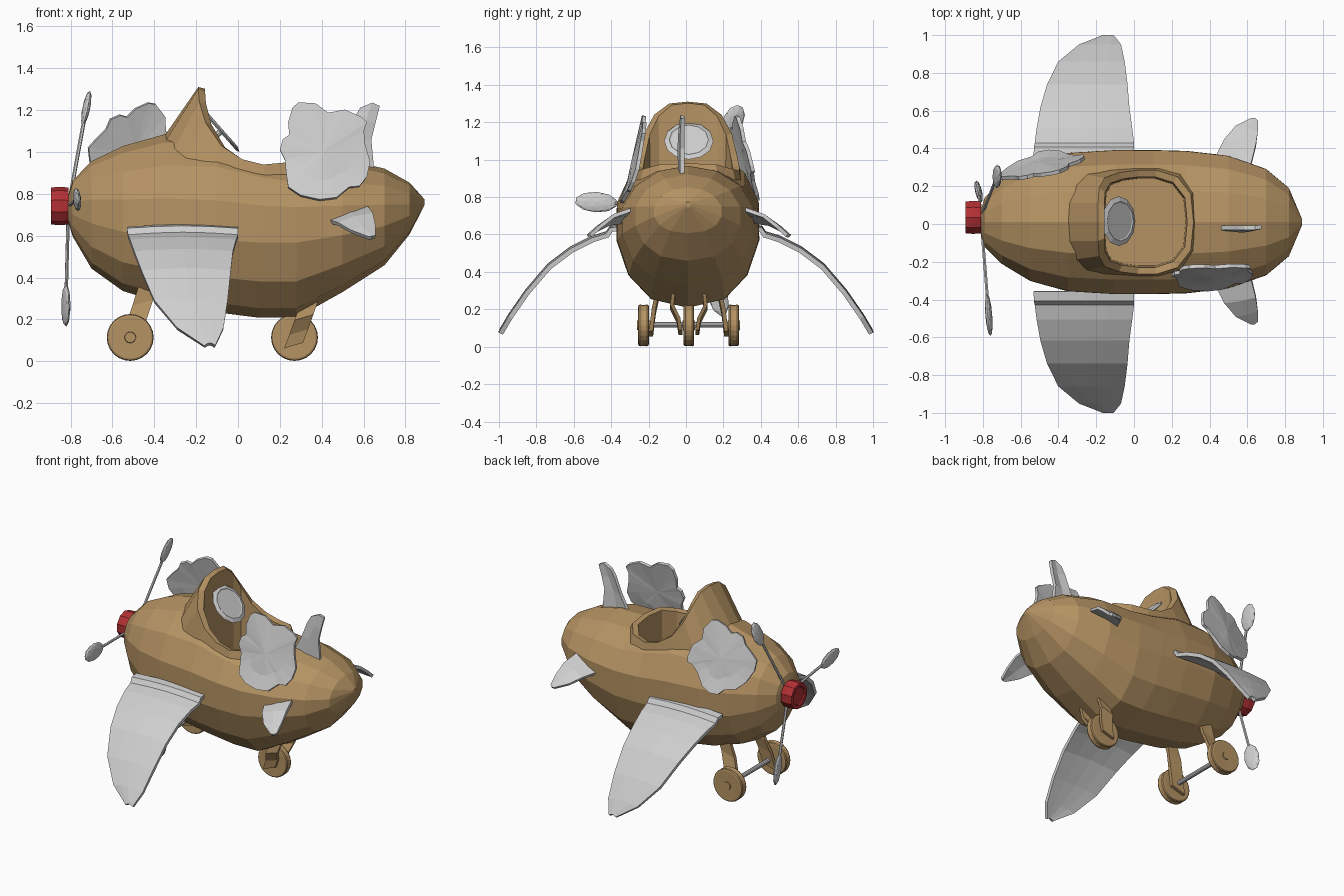
import bpy, bmesh, math
from mathutils import Vector, Matrix

if "Cube" in bpy.data.objects:
    bpy.data.objects.remove(bpy.data.objects["Cube"])


def material(name, rgb):
    m = bpy.data.materials.new(name)
    m.diffuse_color = (*rgb, 1)
    m.use_nodes = True
    m.node_tree.nodes["Principled BSDF"].inputs["Base Color"].default_value = m.diffuse_color
    return m


WOOD = material("tan wood", (0.46, 0.29, 0.125))
GREY = material("pale grey", (0.62, 0.62, 0.62))
RED = material("red", (0.45, 0.03, 0.035))


def finish(name, bm, mat, thick=0):
    bmesh.ops.remove_doubles(bm, verts=bm.verts, dist=1e-5)
    bmesh.ops.recalc_face_normals(bm, faces=bm.faces)
    me = bpy.data.meshes.new(name)
    bm.to_mesh(me)
    bm.free()
    me.materials.append(mat)
    ob = bpy.data.objects.new(name, me)
    bpy.context.collection.objects.link(ob)
    if thick:
        s = ob.modifiers.new("thickness", 'SOLIDIFY')
        s.thickness, s.offset = thick, 0
    return ob


def loft(rings, closed=True, caps=False):
    """Join rows of points into a skin."""
    bm = bmesh.new()
    rows = [[bm.verts.new(p) for p in r] for r in rings]
    n = len(rows[0])
    for a, b in zip(rows, rows[1:]):
        for i in range(n if closed else n - 1):
            j = (i + 1) % n
            bm.faces.new((a[i], a[j], b[j], b[i]))
    if caps:
        bm.faces.new(rows[0])
        bm.faces.new(rows[-1])
    return bm


def rod(name, a, b, r, mat, sides=8):
    a, b = Vector(a), Vector(b)
    bm = bmesh.new()
    m = Matrix.Translation((a + b) / 2) @ (b - a).to_track_quat('Z', 'Y').to_matrix().to_4x4()
    bmesh.ops.create_cone(bm, cap_ends=True, segments=sides, radius1=r, radius2=r,
                          depth=(b - a).length, matrix=m)
    return finish(name, bm, mat)


# Hull: x, top, bottom, half width, height of widest point
hull = [(-.815, .78, .68, .05, .74), (-.79, .86, .60, .13, .73), (-.70, .95, .45, .22, .72),
        (-.55, 1.02, .345, .31, .70), (-.35, 1.075, .285, .365, .69), (-.10, 1.07, .245, .38, .68),
        (.10, 1.0, .22, .38, .67), (.28, .96, .22, .375, .67), (.50, .96, .34, .35, .68),
        (.70, .915, .465, .28, .70), (.82, .85, .61, .18, .72), (.89, .775, .745, .015, .76)]
rings = []
for x, top, bot, w, mid in hull:
    ring = []
    for i in range(14):
        t = math.tau * (i + .5) / 14
        c, s = math.cos(t), math.sin(t)
        p = 1 if s > 0 else .82
        k = 1 / math.cos(math.pi / 14)
        ring.append((x, .01 + w * math.copysign(abs(c) ** p, c) * k,
                     mid + s * k * ((top - mid) if s > 0 else (mid - bot))))
    rings.append(ring)
body = finish("hull", loft(rings, caps=True), WOOD)

# Cockpit cowl: rim, outer base and inner lip as half loops mirrored in y
rim = [(-.19, 0, 1.31), (-.19, .10, 1.30), (-.185, .18, 1.24), (-.155, .235, 1.14), (-.08, .262, 1.03),
       (.02, .275, .965), (.12, .275, .94), (.23, .24, .95), (.30, .15, .975), (.315, 0, .98)]
base = [(-.37, 0, 1.05), (-.36, .10, 1.03), (-.33, .20, .97), (-.28, .26, .91), (-.15, .29, .88),
        (.02, .295, .86), (.14, .295, .84), (.25, .26, .86), (.325, .16, .9), (.34, 0, .92)]


def full(half):
    pts = half + [(x, -y, z) for x, y, z in half[-2:0:-1]]
    return [Vector((x, y + .01, z)) for x, y, z in pts]


def shrink(pts, k, z=None, dz=0):
    c = Vector((.06, .01, 0))
    return [Vector((c.x + (p.x - c.x) * k, c.y + (p.y - c.y) * k, p.z + dz if z is None else z))
            for p in pts]


R = full(rim)
finish("cockpit_cowl", loft([full(base), R, shrink(R, .87, dz=-.008), shrink(R, .84, z=.64)]), WOOD)
cutter = finish("cockpit_cutter", loft([shrink(R, .92, z=.64), shrink(R, .92, z=1.6)], caps=True), WOOD)
cutter.hide_render = True
b = body.modifiers.new("cockpit", 'BOOLEAN')
b.operation, b.object, b.solver = 'DIFFERENCE', cutter, 'EXACT'
bpy.context.view_layer.objects.active = body
bpy.ops.object.modifier_apply(modifier="cockpit")
bpy.data.objects.remove(cutter)

# Steering wheel: disc with raised ring, on a column
axis = Vector((.75, 0, .66)).normalized()
q = axis.to_track_quat('Z', 'Y')
centre = Vector((-.08, .015, 1.10))


def disc_ring(r, h):
    return [centre + q @ Vector((r * math.cos(math.tau * i / 12), r * math.sin(math.tau * i / 12), h))
            for i in range(12)]


finish("steering_wheel", loft([disc_ring(r, h) for r, h in
       ((.12, -.008), (.132, 0), (.105, .01), (.098, .006))], caps=True), GREY)
rod("steering_column", centre, centre - axis * .12, .014, GREY)

# Main wings: y, z, leading x, trailing x
wing = [(.355, .63, -.53, 0), (.40, .625, -.53, 0), (.42, .595, -.525, 0), (.50, .57, -.515, -.01),
        (.61, .515, -.495, -.025), (.73, .425, -.46, -.035), (.85, .285, -.40, -.05),
        (.94, .155, -.29, -.07), (.99, .07, -.16, -.11)]
for s, side in ((1, "left"), (-1, "right")):
    rows = [[(a + (b - a) * t / 4, s * y, z + .012 * math.sin(math.pi * t / 4)) for t in range(5)]
            for y, z, a, b in wing]
    finish(side + "_wing", loft(rows, closed=False), GREY, .025)
    # Small horizontal tail fins
    tail = [((.43, .33, .67), (.53, .31, .71), (.62, .30, .735)),
            ((.48, .43, .655), (.56, .42, .685), (.645, .40, .70)),
            ((.54, .50, .62), (.60, .49, .635), (.655, .47, .645)),
            ((.62, .54, .59), (.64, .54, .59), (.655, .525, .595))]
    finish(side + "_tail_fin", loft([[(x, .015 + s * y, z) for x, y, z in r] for r in tail],
                                    closed=False), GREY, .02)

# Upright tail fin
fin = [((.44, -.02, .92), (.54, -.03, .92), (.65, -.02, .90)),
       ((.51, -.02, 1.05), (.57, -.035, 1.05), (.635, -.02, 1.06)),
       ((.555, -.02, 1.16), (.61, -.03, 1.15), (.655, -.02, 1.14)),
       ((.585, -.02, 1.21), (.64, -.02, 1.235), (.675, -.015, 1.22))]
finish("upright_tail_fin", loft(fin, closed=False), GREY, .022)

# Lobed side panels, bent to lean against the hull
lobes = [(-.185, -.04), (-.21, .01), (-.195, .06), (-.165, .08), (-.17, .14), (-.15, .21), (-.12, .235),
         (-.04, .23), (.02, .185), (.10, .20), (.18, .165), (.205, .14), (.19, .10), (.195, .04),
         (.22, -.05), (.205, -.12), (.17, -.165), (.12, -.17), (.06, -.22), (-.02, -.23),
         (-.11, -.21), (-.17, -.17), (-.18, -.10)]


def panel(name, cx, cz, side, yaw, out, turn, size):
    def place(u, v, k):
        u, v = u * k * size, v * k * size
        u, v = (u * math.cos(turn) - v * math.sin(turn), u * math.sin(turn) + v * math.cos(turn))
        y = out - .17 * v + (.9 * v * v if v < 0 else 0) + yaw * u + .02 * (1 - k)
        return (cx + u, side * y, cz + v)
    rows = [[place(u, v, k) for u, v in lobes] for k in (1, .6, 0)]
    finish(name, loft(rows), GREY, .02)


panel("right_rear_panel", .41, 1.0, -1, -.05, .26, 0, 1)
panel("left_front_panel", -.49, 1.0, 1, .22, .295, math.radians(-50), .94)

# Propeller: red hub, three wire arms with leaf blades
hub = [[(x, .035 + r * math.cos(math.tau * (i + .5) / 10), .742 + r * math.sin(math.tau * (i + .5) / 10))
        for i in range(10)] for x, r in ((-.81, .088), (-.85, .092), (-.893, .088), (-.893, .065), (-.885, .06))]
finish("propeller_hub", loft(hub, caps=True), RED)
root = Vector((-.81, .035, .742))
for i, (tip, length) in enumerate((((-.71, .29, 1.29), .18), ((-.825, .20, .165), .21),
                                   ((-.76, -.595, .78), .23))):
    tip = Vector(tip)
    d = (tip - root).normalized()
    rod(f"propeller_arm_{i + 1}", root, tip - d * length * .7, .009, GREY, 6)
    n = Vector((1, .25, .1)).cross(d).normalized()
    m = Matrix((d * length / 2, n * .055, d.cross(n) * .018)).transposed().to_4x4()
    bm = bmesh.new()
    bmesh.ops.create_icosphere(bm, subdivisions=2, radius=1,
                               matrix=Matrix.Translation(tip - d * length / 2) @ m)
    finish(f"propeller_blade_{i + 1}", bm, GREY)


# Wheels: turned profile with a shallow rim groove and hub cap
def wheel(name, x, y):
    prof = [(.025, -.034), (.027, -.028), (.10, -.029), (.108, -.026), (.112, -.018), (.109, -.006)]
    prof += [(r, -h) for r, h in reversed(prof)]
    rows = [[(x + r * math.cos(math.tau * i / 24), y + h, .114 + r * math.sin(math.tau * i / 24))
             for i in range(24)] for r, h in prof]
    finish(name, loft(rows, caps=True), WOOD)


def leg(name, path, w, t):
    rows = [[(x + a * w / 2, y + c * t / 2, z + a * w * .15) for a, c in ((-1, -1), (1, -1), (1, 1), (-1, 1))]
            for x, y, z in path]
    finish(name, loft(rows, caps=True), WOOD)


for s, side in ((1, "left"), (-1, "right")):
    y0 = .014 + s * .241
    wheel(f"front_{side}_wheel", -.515, y0)
    leg(f"front_{side}_leg", [(-.515, y0 - s * .04, .07), (-.485, y0 - s * .055, .19),
                              (-.455, y0 - s * .075, .28), (-.41, y0 - s * .07, .42)], .10, .022)
    leg(f"rear_{side}_fork", [(.265, .015 + s * .045, .075), (.29, .015 + s * .055, .14),
                              (.315, .015 + s * .09, .21), (.36, .015 + s * .075, .34)], .09, .02)
wheel("rear_wheel", .27, .015)
rod("front_axle", (-.515, -.22, .118), (-.515, .24, .118), .015, GREY, 10)
